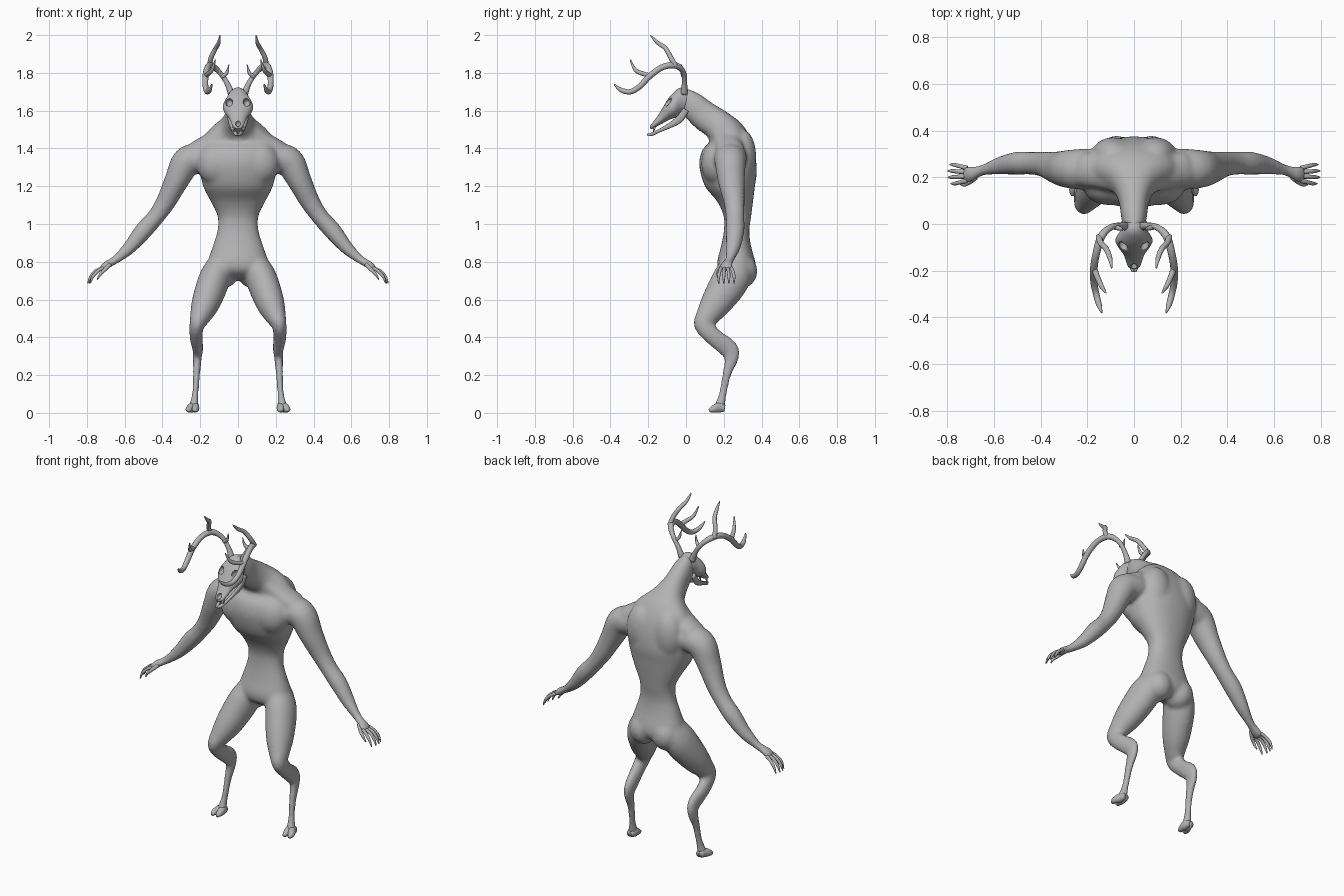
import bpy, bmesh, math
from mathutils import Vector

bone = bpy.data.materials.new("plain_grey")
bone.diffuse_color = (0.45, 0.45, 0.45, 1)
X, Y = Vector((1, 0, 0)), Vector((0, 1, 0))


def spline(rows, n=4):
    """Smooth interpolation through rows of numbers."""
    out = []
    for i in range(len(rows) - 1):
        p0, p1 = rows[max(i - 1, 0)], rows[i]
        p2, p3 = rows[i + 1], rows[min(i + 2, len(rows) - 1)]
        for k in range(n):
            t = k / n
            out.append([0.5 * (2 * b + (c - a) * t + (2 * a - 5 * b + 4 * c - d) * t * t
                               + (3 * b - a - 3 * c + d) * t ** 3)
                        for a, b, c, d in zip(p0, p1, p2, p3)])
    return out + [list(rows[-1])]


def loft(bm, rings, sides=24, power=1.0):
    """Skin rings given as centre, half axis u, half axis v."""
    def sp(a):
        return math.copysign(abs(a) ** power, a)
    loops = []
    for c, u, v in rings:
        angs = [2 * math.pi * k / sides for k in range(sides)]
        loops.append([bm.verts.new(c + u * sp(math.cos(a)) + v * sp(math.sin(a))) for a in angs])
    for a, b in zip(loops, loops[1:]):
        for k in range(sides):
            j = (k + 1) % sides
            bm.faces.new((a[k], a[j], b[j], b[k]))
    bm.faces.new(loops[0][::-1])
    bm.faces.new(loops[-1])


def tube(bm, rows, ref, side=1, sides=20):
    """Limb along x, y, z with radius along ref and across it."""
    rows = [(r[0] * side, *r[1:], r[3]) if len(r) == 4 else (r[0] * side, *r[1:]) for r in rows]
    pts = spline(rows)
    cs = [Vector(p[:3]) for p in pts]
    rings = []
    for i, p in enumerate(pts):
        t = (cs[min(i + 1, len(cs) - 1)] - cs[max(i - 1, 0)]).normalized()
        u = (ref - t * t.dot(ref)).normalized()
        rings.append((cs[i], u * p[3], t.cross(u) * p[4]))
    loft(bm, rings, sides)


def profile(bm, rows, power=1.0):
    """Centred form: each row is front y, z, back y, z, half width."""
    loft(bm, [(Vector((0, (a + c) / 2, (b + d) / 2)), X * w, Vector((0, (c - a) / 2, (d - b) / 2)))
              for a, b, c, d, w in spline(rows)], 32, power)


def ball(bm, c, r):
    b = bmesh.ops.create_uvsphere(bm, u_segments=20, v_segments=12, radius=1)
    for v in b["verts"]:
        v.co = Vector((v.co.x * r[0] + c[0], v.co.y * r[1] + c[1], v.co.z * r[2] + c[2]))


def finish(bm, name):
    bmesh.ops.recalc_face_normals(bm, faces=bm.faces)
    for f in bm.faces:
        f.smooth = True
    me = bpy.data.meshes.new(name)
    bm.to_mesh(me)
    bm.free()
    me.materials.append(bone)
    ob = bpy.data.objects.new(name, me)
    bpy.context.collection.objects.link(ob)
    return ob


# Body: torso and neck
bm = bmesh.new()
profile(bm, [
    (.22, .715, .32, .70, .05), (.175, .75, .36, .735, .135), (.165, .80, .37, .785, .16),
    (.185, .88, .345, .88, .135), (.20, .96, .335, .96, .11), (.20, 1.04, .345, 1.04, .108),
    (.165, 1.12, .355, 1.12, .145), (.10, 1.2, .365, 1.2, .185), (.07, 1.31, .375, 1.29, .205),
    (.085, 1.39, .355, 1.42, .205), (.125, 1.435, .30, 1.525, .165), (.105, 1.47, .22, 1.59, .095),
    (.055, 1.505, .14, 1.64, .065), (.0, 1.56, .07, 1.69, .056), (-.03, 1.60, .0, 1.72, .045)], .9)

for s in (-1, 1):
    # Chest, shoulder blade and buttock masses
    ball(bm, (s * .11, .165, 1.32), (.11, .085, .115))
    ball(bm, (s * .09, .30, 1.36), (.09, .072, .14))
    ball(bm, (s * .075, .295, .75), (.08, .084, .09))
    # Trapezius slope from neck to shoulder
    tube(bm, [(.03, .18, 1.52, .06, .05), (.12, .215, 1.45, .07, .05),
              (.22, .235, 1.39, .075, .05)], Y, s)
    # Arm and palm
    tube(bm, [(.12, .235, 1.36, .085, .07), (.21, .235, 1.35, .088, .08), (.275, .235, 1.325, .083, .08),
              (.325, .24, 1.23, .072, .065), (.382, .255, 1.117, .056, .053), (.436, .26, 1.037, .05, .046),
              (.50, .26, .965, .05, .048), (.57, .25, .88, .04, .037), (.63, .235, .825, .027, .026),
              (.665, .225, .80, .025, .022), (.70, .215, .78, .036, .021), (.728, .212, .757, .034, .013)],
         Y, s)
    # Leg, bent back at the hock
    tube(bm, [(.08, .27, .82, .06, .07), (.12, .245, .72, .083, .10), (.168, .165, .59, .077, .085),
              (.20, .112, .51, .056, .062), (.218, .094, .464, .04, .052), (.222, .15, .40, .034, .048),
              (.213, .223, .342, .029, .052), (.215, .242, .295, .024, .04), (.22, .215, .2, .02, .024),
              (.226, .195, .1, .018, .022), (.232, .182, .05, .025, .027), (.235, .175, .02, .03, .03)],
         X, s)
body = finish(bm, "body")
m = body.modifiers.new("blend", "REMESH")
m.mode = "VOXEL"
m.voxel_size = .009
m.use_smooth_shade = True
m = body.modifiers.new("soften", "SMOOTH")
m.factor = .5
m.iterations = 16

# Split hooves
bm = bmesh.new()
for s in (-1, 1):
    for x0, x1 in ((.226, .226), (.244, .259)):
        tube(bm, [(x0, .205, .024, .014, .018), (x0, .175, .028, .021, .027),
                  (x1, .145, .020, .019, .019), (x1, .122, .012, .010, .009)], X, s, 14)
finish(bm, "hooves")

# Fingers and thumbs
bm = bmesh.new()
for s in (-1, 1):
    for i, y in enumerate((.186, .204, .222, .240)):
        dx = (-.012, 0, 0, -.008)[i]
        yt = .212 + (y - .212) * 1.5
        tube(bm, [(.715, y, .767, .010), (.752 + dx, (y + yt) / 2, .752, .009),
                  (.78 + dx, yt, .722, .008), (.795 + dx, yt, .686, .003)], Y, s, 10)
    tube(bm, [(.68, .20, .785, .013), (.705, .178, .758, .010),
              (.728, .168, .735, .008), (.745, .172, .706, .003)], Y, s, 10)
finish(bm, "fingers")

# Skull with long muzzle
bm = bmesh.new()
profile(bm, [
    (.035, 1.62, .03, 1.68, .025), (.01, 1.595, .005, 1.715, .045), (-.02, 1.58, -.035, 1.72, .058),
    (-.05, 1.565, -.085, 1.675, .08), (-.08, 1.555, -.118, 1.625, .066), (-.11, 1.54, -.143, 1.583, .046),
    (-.145, 1.522, -.165, 1.552, .036), (-.175, 1.505, -.187, 1.527, .026), (-.188, 1.502, -.192, 1.514, .012)])
skull = finish(bm, "skull")

# Eye sockets and nose opening
bm = bmesh.new()
for s in (-1, 1):
    ball(bm, (s * .046, -.092, 1.643), (.019, .034, .022))
ball(bm, (0, -.185, 1.532), (.013, .028, .016))
cutter = finish(bm, "socket_cutter")
cutter.hide_render = True
cutter.hide_viewport = True
m = skull.modifiers.new("sockets", "BOOLEAN")
m.operation = "DIFFERENCE"
m.solver = "EXACT"
m.object = cutter

# Fangs
bm = bmesh.new()
for s in (-1, 1):
    tube(bm, [(.022, -.165, 1.515, .006), (.022, -.17, 1.50, .005), (.021, -.172, 1.487, .001)], X, s, 8)
finish(bm, "fangs")

# Lower jaw: two bars meeting at the chin
bm = bmesh.new()
for s in (-1, 1):
    tube(bm, [(.05, .0, 1.605, .008, .016), (.046, -.035, 1.555, .009, .02),
              (.036, -.085, 1.522, .009, .014), (.022, -.145, 1.492, .009, .009),
              (.009, -.185, 1.474, .010, .009), (.005, -.205, 1.474, .004, .004)], X, s, 12)
finish(bm, "jaw")

# Antlers: main beam and tines
bm = bmesh.new()
for s in (-1, 1):
    tube(bm, [(.035, -.01, 1.69, .019), (.058, -.008, 1.745, .014), (.095, -.012, 1.80, .013),
              (.138, -.05, 1.838, .017), (.16, -.12, 1.832, .016), (.172, -.19, 1.785, .016),
              (.172, -.245, 1.728, .015), (.163, -.295, 1.70, .014), (.15, -.345, 1.71, .012),
              (.138, -.38, 1.74, .003)], X, s, 12)
    tube(bm, [(.15, -.055, 1.835, .014), (.143, -.08, 1.88, .013), (.118, -.108, 1.93, .012),
              (.102, -.15, 1.96, .010), (.096, -.188, 1.998, .003)], X, s, 12)
    tube(bm, [(.17, -.19, 1.785, .013), (.158, -.225, 1.795, .012), (.138, -.268, 1.815, .010),
              (.12, -.295, 1.87, .003)], X, s, 12)
    tube(bm, [(.085, -.012, 1.78, .012), (.06, -.02, 1.80, .009), (.048, -.025, 1.845, .002)], X, s, 12)
finish(bm, "antlers")
